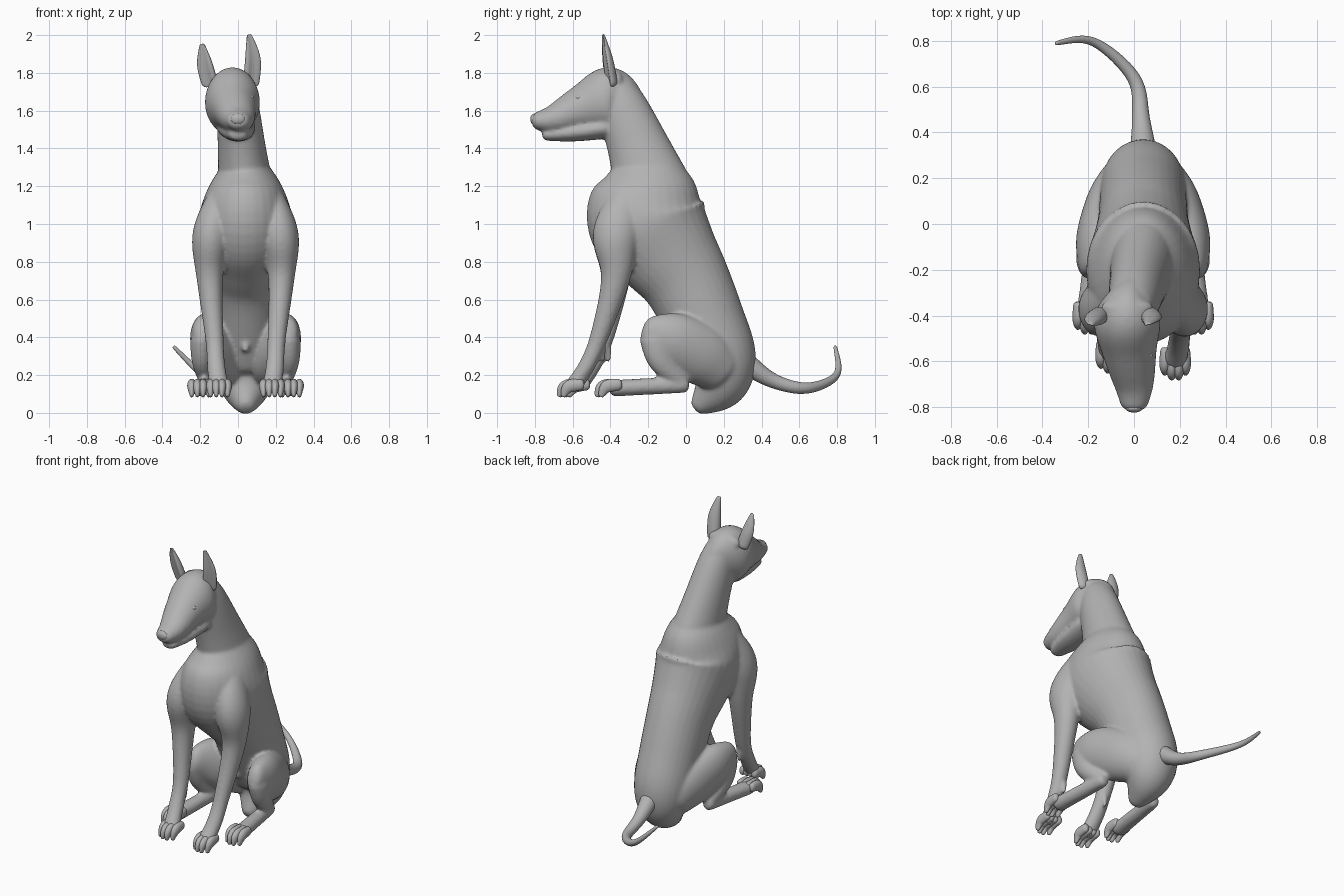
import bpy, bmesh, math
from mathutils import Vector

cube = bpy.data.objects.get("Cube")
if cube:
    bpy.data.objects.remove(cube, do_unlink=True)

MID = .04            # centre plane of the body
SIDES = 16           # points around each cross-section
STEPS = 4            # rings between two key sections
SIDEWAYS = Vector((1, 0, 0))

grey = bpy.data.materials.new("plain_grey")
grey.use_nodes = True
shade = (.45, .45, .45, 1)
grey.diffuse_color = shade
grey.node_tree.nodes["Principled BSDF"].inputs["Base Color"].default_value = shade


def smooth_path(keys):
    """Pass a smooth curve through the key sections (x, y, z, radius)."""
    keys = [Vector(key) for key in keys]
    padded = [keys[0]] + keys + [keys[-1]]
    path = []
    for before, start, end, after in zip(padded, padded[1:], padded[2:], padded[3:]):
        leave, arrive = (end - before) / 2, (after - start) / 2
        for step in range(STEPS):
            t = step / STEPS
            ease = t * t * (3 - 2 * t)
            path.append(start.lerp(end, ease)
                        + leave * t * (1 - t) ** 2 - arrive * t * t * (1 - t))
    path.append(keys[-1])
    return path


def tube(bm, keys, wide=(1, 1), dent=None):
    """Skin a rounded tube; wide is the width to depth ratio at both ends."""
    path = smooth_path(keys)
    last = len(path) - 1
    sections = []
    for i, point in enumerate(path):
        tangent = (path[min(i + 1, last)] - path[max(i - 1, 0)]).xyz.normalized()
        ratio = wide[0] + (wide[1] - wide[0]) * i / last
        section = (point.xyz, tangent, point.w, ratio)
        sections.append(section)
        # Domed ends
        if i in (0, last):
            outward = tangent if i else -tangent
            cap = (point.xyz + outward * point.w * .4, tangent, point.w * .6, ratio)
            sections.insert(len(sections) if i else 0, cap)

    loops = []
    for centre, tangent, radius, ratio in sections:
        depth = SIDEWAYS.cross(tangent).normalized()
        width = depth.cross(tangent) * ratio
        loop = []
        for i in range(SIDES):
            angle = math.tau * i / SIDES
            hollow = dent is not None and math.cos(angle - dent) > .6
            reach = radius * (.15 if hollow else 1)
            offset = width * math.cos(angle) + depth * math.sin(angle)
            loop.append(bm.verts.new(centre + offset * reach))
        loops.append(loop)
    for lower, upper in zip(loops, loops[1:]):
        for i in range(SIDES):
            j = (i + 1) % SIDES
            bm.faces.new((lower[i], lower[j], upper[j], upper[i]))
    bm.faces.new(loops[0])
    bm.faces.new(loops[-1])


def finish(bm, name):
    """Turn the mesh into a smooth grey object."""
    bmesh.ops.recalc_face_normals(bm, faces=bm.faces)
    mesh = bpy.data.meshes.new(name)
    bm.to_mesh(mesh)
    bm.free()
    mesh.shade_smooth()
    mesh.materials.append(grey)
    part = bpy.data.objects.new(name, mesh)
    bpy.context.collection.objects.link(part)
    rounding = part.modifiers.new("Round", 'SUBSURF')
    rounding.levels = rounding.render_levels = 1
    return part


def ball(name, centre, size):
    bm = bmesh.new()
    bmesh.ops.create_uvsphere(bm, u_segments=SIDES, v_segments=SIDES // 2, radius=1)
    bmesh.ops.scale(bm, vec=size, verts=bm.verts)
    bmesh.ops.translate(bm, vec=centre, verts=bm.verts)
    finish(bm, name)


body = bmesh.new()

# Torso, from the base of the neck to the rump
torso = [(-.2, 1.31, .18), (-.2, 1.2, .27), (-.21, 1.03, .33), (-.1, .85, .28),
         (0, .7, .24), (.1, .48, .22), (.18, .28, .2), (.17, .14, .15), (.06, .03, .05)]
tube(body, [(MID, *section) for section in torso], wide=(.7, 1))

# Neck
tube(body, [(MID, -.18, 1.2, .21), (.02, -.25, 1.4, .17),
            (0, -.33, 1.6, .14), (-.02, -.38, 1.7, .12)], wide=(.7, .9))

# Skull and muzzle
tube(body, [(-.01, -.28, 1.63, .11), (-.03, -.4, 1.65, .19), (-.02, -.55, 1.61, .13),
            (0, -.7, 1.555, .08), (0, -.8, 1.545, .045)], wide=(.6, 1.3))

# Flat crown between the ears
tube(body, [(-.03, -.35, 1.76, .06), (-.03, -.46, 1.75, .05)], wide=(2, 2))

# Lower jaw
tube(body, [(-.01, -.42, 1.51, .06), (0, -.6, 1.485, .05),
            (0, -.75, 1.47, .03)], wide=(1.8, 1.6))

# Belly fold
tube(body, [(MID, -.05, .45, .03), (MID, -.08, .33, .02)])

for label, s in (("left", 1), ("right", -1)):
    # The right foreleg stands a little further back
    lag = 0 if s > 0 else .03

    def limb(keys, wide):
        tube(body, [(MID + s * x, y, z, r) for x, y, z, r in keys], wide)

    # Shoulder, elbow, wrist and forefoot
    limb([(.12, -.28, 1.16, .1), (.18, -.37, .95, .13), (.19, -.37, .72, .08),
          (.165, -.46 + lag, .4, .05), (.155, -.53 + lag, .24, .045),
          (.14, -.6 + lag, .14, .045)], wide=(.7, 1.2))

    # Wrist pad
    limb([(.15, -.44 + lag, .34, .02), (.15, -.44 + lag, .27, .01)], wide=(1, 1))

    # Thigh
    limb([(.08, .2, .22, .13), (.13, .08, .31, .17),
          (.2, -.08, .39, .15), (.23, -.2, .43, .09)], wide=(.8, .6))

    # Shin, from knee to heel
    limb([(.23, -.16, .4, .09), (.23, -.13, .27, .07), (.2, -.01, .15, .04)],
         wide=(.7, .9))

    # Hind foot
    limb([(.2, 0, .15, .045), (.22, -.2, .14, .045), (.24, -.39, .13, .045)],
         wide=(.9, 1.2))

    # Toes with tapering claws
    for part, across, y in (("front", .14, -.6 + lag), ("hind", .24, -.4)):
        toes = bmesh.new()
        for i in range(4):
            spread = i - 1.5
            x = MID + s * across + spread * .03
            tip = y + (.02 if abs(spread) > 1 else 0)
            tube(toes, [(x, y + .05, .15, .03), (x, tip - .04, .14, .035),
                        (x, tip - .07, .09, .015)], wide=(.7, .7))
        finish(toes, f"{label}_{part}_toes")

    # Ear, hollow towards the front; the right one leans out
    ear = bmesh.new()
    lean = 0 if s > 0 else .05
    centre = -.04
    tube(ear, [(centre + s * .11, -.4, 1.74, .04),
               (centre + s * (.12 + lean / 3), -.42, 1.87 - lean / 2, .035),
               (centre + s * (.1 + lean), -.44, 2 - lean, .01)],
         wide=(1.1, 1.4), dent=math.radians(90 + s * 20))
    finish(ear, f"{label}_ear")

    # Eye
    ball(f"{label}_eye", (-.015 + s * .08, -.57, 1.67), (.02, .02, .015))

# Blend the overlapping body parts into one skin
skin = finish(body, "body")
blend = skin.modifiers.new("Blend", 'REMESH')
blend.mode = 'VOXEL'
blend.voxel_size = .01
blend.use_smooth_shade = True
soften = skin.modifiers.new("Soften", 'SMOOTH')
soften.iterations = 8

# Nose pad
ball("nose", (0, -.805, 1.555), (.04, .02, .03))

# Tail, curling to the right
tail = bmesh.new()
tube(tail, [(MID, .32, .26, .06), (.03, .46, .17, .04), (0, .64, .13, .03),
            (-.18, .8, .2, .02), (-.34, .79, .35, .01)])
finish(tail, "tail")
